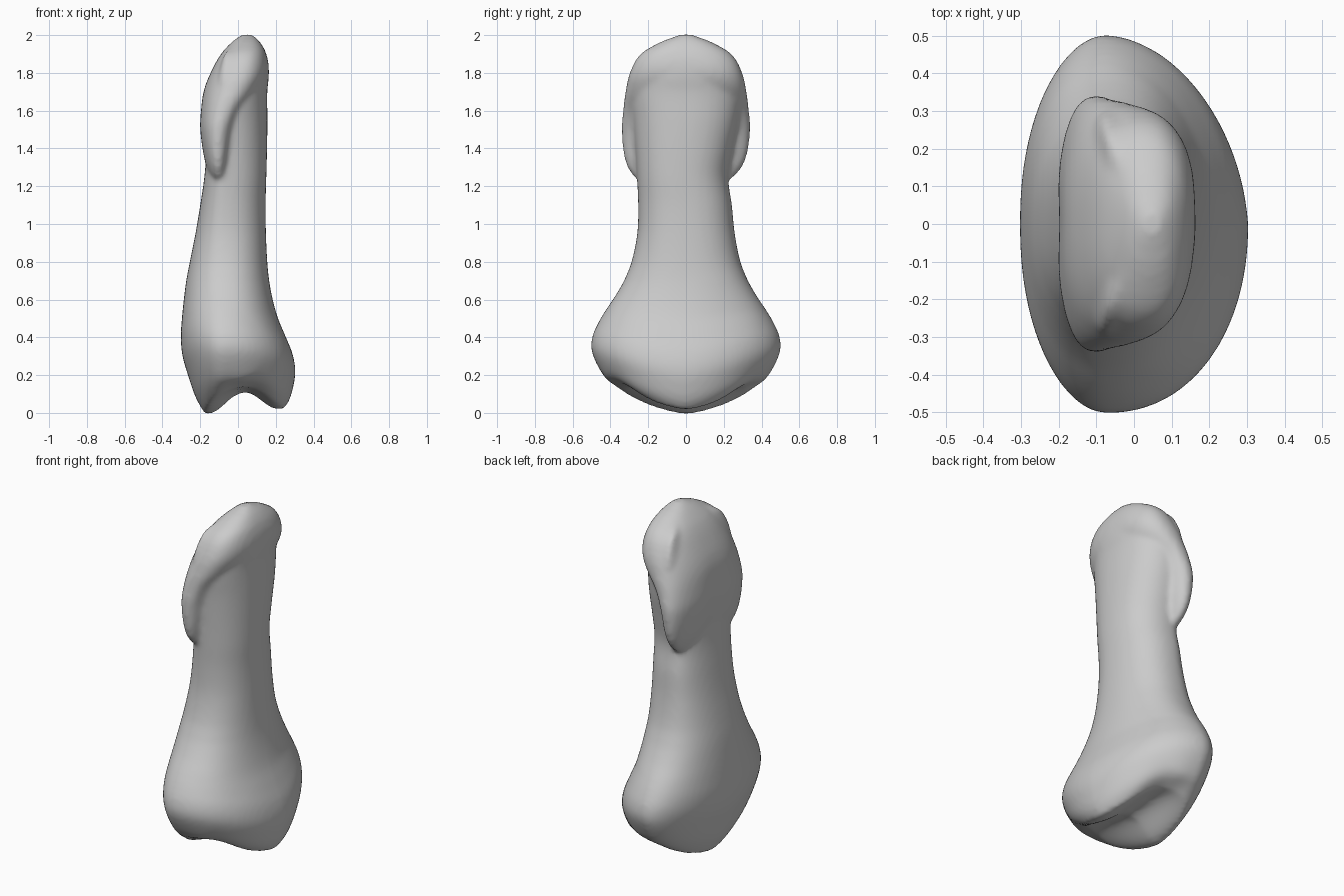
import bpy, bmesh, math
from mathutils import Vector

cube = bpy.data.objects.get("Cube")
if cube:
    bpy.data.objects.remove(cube, do_unlink=True)

SIDES = 64
BASE_TOP = 0.7

# Height, lowest x, highest x, half depth, y shift
SHAFT = [(0, -.175, .24, .32, 0), (.04, -.2, .268, .41, 0), (.1, -.23, .288, .462, 0),
         (.2, -.264, .304, .5, 0), (.3, -.293, .289, .496, 0), (.4, -.303, .25, .468, 0),
         (.5, -.297, .21, .427, 0), (.6, -.287, .183, .375, 0), (.7, -.274, .165, .328, 0),
         (.8, -.255, .155, .288, 0), (.95, -.225, .148, .258, 0), (1.1, -.2, .146, .248, -.005),
         (1.25, -.178, .15, .242, -.018), (1.4, -.167, .154, .26, -.01), (1.55, -.163, .156, .283, 0),
         (1.7, -.15, .155, .3, 0), (1.8, -.12, .164, .285, 0), (1.9, -.07, .15, .22, 0),
         (1.97, 0, .1, .08, 0)]
KNUCKLE = [(1.21, -.13, -.07, .2, -.01), (1.26, -.158, -.05, .275, -.01), (1.35, -.184, -.03, .322, -.004),
           (1.5, -.205, 0, .34, 0), (1.6, -.2, .045, .333, 0), (1.7, -.184, .12, .32, 0),
           (1.8, -.145, .16, .297, 0), (1.9, -.09, .15, .24, 0), (1.965, -.03, .115, .13, 0),
           (2.002, .02, .075, .03, 0)]


def power(v, e):
    return math.copysign(abs(v) ** e, v)


def refine(rows, steps=4):
    """Blend the key rings along a flowing curve."""
    out = []
    for i in range(len(rows) - 1):
        a, b, c, d = (rows[min(max(i + k, 0), len(rows) - 1)] for k in (-1, 0, 1, 2))
        h = c[0] - b[0]
        for s in range(steps):
            t = s / steps
            row = [b[0] + h * t]
            for p, q, r, w in zip(a[1:], b[1:], c[1:], d[1:]):
                m0 = (r - p) / (c[0] - a[0]) * h
                m1 = (w - q) / (d[0] - b[0]) * h
                row.append(q + m0 * t + (3 * (r - q) - 2 * m0 - m1) * t ** 2
                           + (2 * (q - r) + m0 + m1) * t ** 3)
            out.append(row)
    return out + [rows[-1]]


def loft(bm, rows, low_exponent, high_exponent, centre=None):
    """Stack egg-shaped rings into a closed skin, squarer above than below."""
    rings = []
    for z, x0, x1, half, shift in refine(rows):
        cx = (x0 + x1) / 2 if centre is None else min(max(centre, x0), x1)
        e = low_exponent + (high_exponent - low_exponent) * min(1, z / .9)
        ring = []
        for i in range(SIDES):
            a = math.tau * i / SIDES
            c, s = power(math.cos(a), e), power(math.sin(a), e)
            ring.append(bm.verts.new((cx + c * (x1 - cx if c > 0 else cx - x0), shift + s * half, z)))
        rings.append(ring)
    # Concentric rings close the bottom so that it can be sculpted
    first = rings[0]
    mid = sum((v.co for v in first), Vector()) / SIDES
    for k in range(1, 8):
        rings.insert(0, [bm.verts.new(v.co.lerp(mid, k / 8)) for v in first])
    for lower, upper in zip(rings, rings[1:]):
        for i in range(SIDES):
            j = (i + 1) % SIDES
            bm.faces.new((lower[i], lower[j], upper[j], upper[i]))
    bm.faces.new(rings[0][::-1])
    bm.faces.new(rings[-1])
    return [v for ring in rings for v in ring]


bm = bmesh.new()

# Shaft with a joint socket hollowed between two lips, fading out at the ends
for v in loft(bm, SHAFT, .96, .88, centre=-.07):
    x, y, z = v.co
    if z < BASE_TOP:
        u = max(-1, min(1, (x - .03) / .19))
        hollow = .057 * (1 + math.cos(math.pi * u)) * max(0, 1 - (y / .42) ** 2)
        floor = hollow + .53 * abs(y) ** 1.5 + (.025 * u if u > 0 else 0) - .005
        v.co.z = floor + z * (BASE_TOP - floor) / BASE_TOP
        # The back corner of the front lip is slimmer
        slim = .2 * max(0, x + .07) * max(0, y) * min(1, (BASE_TOP - z) / .2)
        v.co.x -= slim
        v.co.y -= slim

# Knuckle with paired side lobes, a faint groove and one fuller corner
for v in loft(bm, KNUCKLE, .86, .86):
    x, y, z = v.co
    if x < 0 and z < 1.75:
        v.co.x += .01 * math.exp(-(y / .09) ** 2) * min(1, (1.75 - z) / .3)
    v.co.x += .6 * max(0, x) * max(0, y) * max(0, 1 - abs(z - 1.72) / .2)

mesh = bpy.data.meshes.new("finger_bone")
bm.to_mesh(mesh)
bm.free()
bone = bpy.data.objects.new("finger_bone", mesh)
bpy.context.scene.collection.objects.link(bone)

# Fuse the parts into one smooth skin
remesh = bone.modifiers.new("fuse", 'REMESH')
remesh.mode = 'VOXEL'
remesh.voxel_size = .014
remesh.use_smooth_shade = True
smooth = bone.modifiers.new("soften", 'SMOOTH')
smooth.factor = .5
smooth.iterations = 7

material = bpy.data.materials.new("light_grey")
material.use_nodes = True
grey = (.6, .6, .6, 1)
material.diffuse_color = grey
material.node_tree.nodes["Principled BSDF"].inputs["Base Color"].default_value = grey
mesh.materials.append(material)
